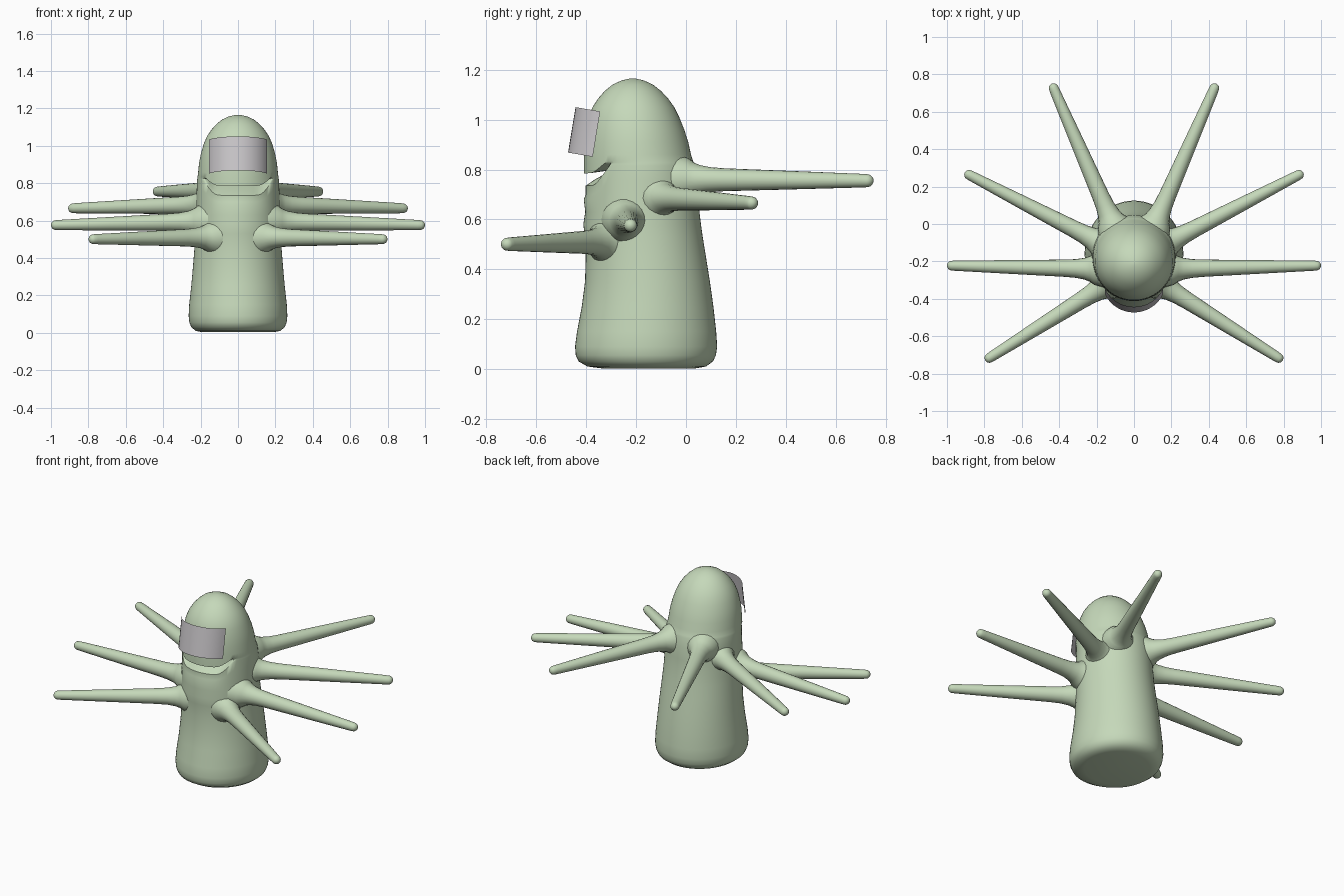
import bpy, bmesh, math
from mathutils import Vector

cube = bpy.data.objects.get("Cube")
if cube:
    bpy.data.objects.remove(cube)


def material(name, rgb):
    m = bpy.data.materials.new(name)
    m.use_nodes = True
    m.diffuse_color = (*rgb, 1)
    m.node_tree.nodes["Principled BSDF"].inputs["Base Color"].default_value = (*rgb, 1)
    return m


green = material("pale green skin", (0.56, 0.69, 0.49))
grey = material("visor grey", (0.6, 0.58, 0.6))


def finish(name, bm, mat, angle):
    bmesh.ops.recalc_face_normals(bm, faces=bm.faces)
    mesh = bpy.data.meshes.new(name)
    bm.to_mesh(mesh)
    bm.free()
    mesh.materials.append(mat)
    obj = bpy.data.objects.new(name, mesh)
    bpy.context.collection.objects.link(obj)
    bpy.ops.object.select_all(action='DESELECT')
    obj.select_set(True)
    bpy.context.view_layer.objects.active = obj
    bpy.ops.object.shade_smooth_by_angle(angle=math.radians(angle))
    return obj


def loft(bm, rings):
    """Join closed rings of points with quads and cap both ends."""
    loops = [[bm.verts.new(p) for p in ring] for ring in rings]
    n = len(loops[0])
    for a, b in zip(loops, loops[1:]):
        for i in range(n):
            j = (i + 1) % n
            bm.faces.new((a[i], a[j], b[j], b[i]))
    bm.faces.new(loops[0])
    bm.faces.new(loops[-1])


def body_ring(z, front, back, half, drop=0.0, notch=0.0, n=64):
    """Oval ring; drop and notch pull its front down and inward for the mouth."""
    pts = []
    for i in range(n):
        a = math.tau * i / n
        t = min(max((math.cos(a) - 0.5) / 0.4, 0), 1)
        f = t * t * (3 - 2 * t)
        y = (front + back) / 2 - math.cos(a) * (back - front) / 2
        pts.append((half * math.sin(a), y + notch * f, z - drop * f))
    return pts


# Body and head: z, front y, back y, half width, then mouth drop and notch
sections = [
    (0.003, -0.34, 0.04, 0.19), (0.01, -0.395, 0.08, 0.225),
    (0.03, -0.43, 0.108, 0.25), (0.055, -0.442, 0.12, 0.26),
    (0.09, -0.445, 0.125, 0.264), (0.15, -0.437, 0.121, 0.261),
    (0.25, -0.418, 0.11, 0.25), (0.35, -0.405, 0.096, 0.241),
    (0.45, -0.402, 0.08, 0.233), (0.53, -0.405, 0.067, 0.228),
    (0.58, -0.412, 0.06, 0.226), (0.63, -0.404, 0.054, 0.224),
    (0.68, -0.41, 0.05, 0.222), (0.76, -0.402, 0.047, 0.221, 0.06),
    (0.815, -0.402, 0.035, 0.219, 0.08), (0.822, -0.403, 0.033, 0.218, 0.06, 0.04),
    (0.828, -0.404, 0.031, 0.217, 0.025, 0.12),
    (0.835, -0.41, 0.028, 0.216, 0.05), (0.86, -0.41, 0.02, 0.213, 0.03),
    (0.91, -0.407, 0.009, 0.208), (0.96, -0.4, -0.007, 0.198),
    (1.01, -0.39, -0.027, 0.183), (1.05, -0.375, -0.047, 0.166),
    (1.085, -0.352, -0.072, 0.143), (1.115, -0.326, -0.1, 0.116),
    (1.14, -0.295, -0.132, 0.085), (1.157, -0.259, -0.168, 0.048),
    (1.165, -0.225, -0.203, 0.012),
]
bm = bmesh.new()
loft(bm, [body_ring(*s) for s in sections])
finish("body", bm, green, 50)


def tentacle(name, root, tip):
    """Tapered arm with a flared root and a round tip."""
    root, tip = Vector(root), Vector(tip)
    axis = tip - root
    length = axis.length
    turn = axis.to_track_quat('Z', 'Y')
    profile = [(-0.06, 0.1), (0, 0.086), (0.025, 0.069), (0.055, 0.058),
               (0.1, 0.05), (0.16, 0.046), (length * 0.6, 0.036), (length - 0.04, 0.027)]
    cap = 0.026
    profile += [(length - cap + cap * math.sin(t), cap * math.cos(t))
                for t in (0.2, 0.5, 0.8, 1.1, 1.35, 1.5)]
    n = 20
    rings = [[root + turn @ Vector((r * math.cos(math.tau * i / n),
                                    r * math.sin(math.tau * i / n), d))
              for i in range(n)] for d, r in profile]
    bm = bmesh.new()
    loft(bm, rings)
    finish(name, bm, green, 60)


# Four pairs of tentacles, rising from front to back
pairs = {
    "front": ((0.15, -0.325, 0.51), (0.795, -0.73, 0.5)),
    "middle": ((0.21, -0.24, 0.595), (1.0, -0.222, 0.575)),
    "rear": ((0.18, -0.1, 0.685), (0.905, 0.275, 0.665)),
    "back": ((0.115, 0.005, 0.76), (0.44, 0.75, 0.755)),
}
for place, ends in pairs.items():
    for side, sx in (("left", 1), ("right", -1)):
        root, tip = [(p[0] * sx, p[1], p[2]) for p in ends]
        tentacle(f"{place}_tentacle_{side}", root, tip)

# Curved visor sheet, leaning back over the face
bm = bmesh.new()
low, high = Vector((0, -0.473, 0.868)), Vector((0, -0.443, 1.05))
inward = Vector((0, 0.98, -0.17))
radius, spread, steps = 0.17, math.radians(66), 16
columns = []
for i in range(steps + 1):
    a = spread * (2 * i / steps - 1)
    offset = Vector((radius * math.sin(a), 0, 0)) + inward * radius * (1 - math.cos(a))
    columns.append((bm.verts.new(low + offset), bm.verts.new(high + offset)))
for (a, b), (c, d) in zip(columns, columns[1:]):
    bm.faces.new((a, c, d, b))
finish("visor", bm, grey, 40)
